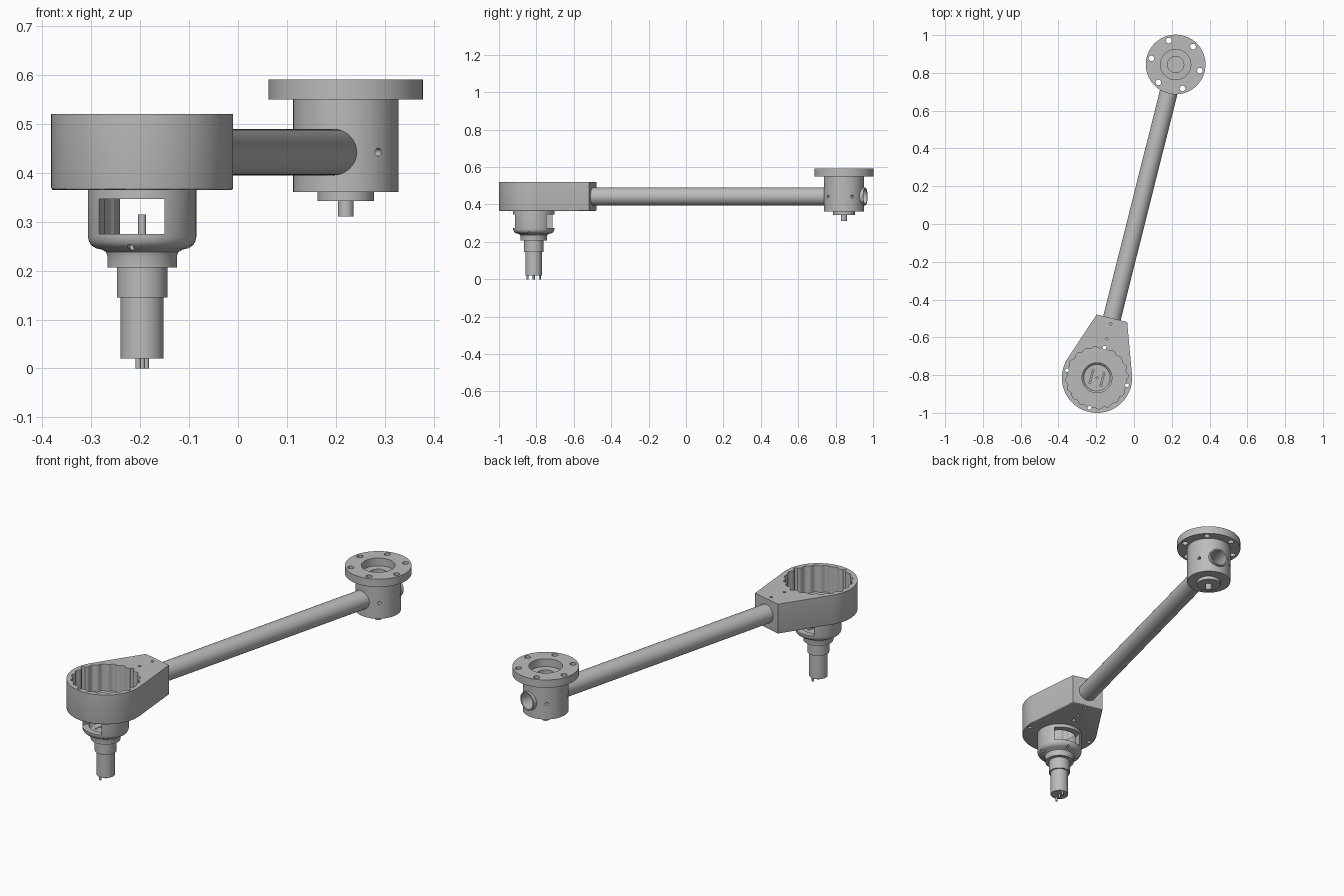
import bpy, bmesh, math
from mathutils import Matrix, Vector

cube = bpy.data.objects.get("Cube")
if cube:
    bpy.data.objects.remove(cube, do_unlink=True)

grey = bpy.data.materials.new("machined grey")
grey.use_nodes = True
colour = (0.5, 0.5, 0.5, 1)
grey.diffuse_color = colour
grey.node_tree.nodes["Principled BSDF"].inputs["Base Color"].default_value = colour

ARM = 1.71       # distance between the two hub axes
AXIS_Z = 0.4425  # height of the tube axis
parts = []


def finish(bm, name, keep=True):
    bmesh.ops.recalc_face_normals(bm, faces=bm.faces)
    mesh = bpy.data.meshes.new(name)
    bm.to_mesh(mesh)
    bm.free()
    obj = bpy.data.objects.new(name, mesh)
    bpy.context.collection.objects.link(obj)
    mesh.materials.append(grey)
    if keep:
        parts.append(obj)
    return obj


def prism(name, outline, z0, z1, keep=True, bevel=0):
    bm = bmesh.new()
    base = bm.faces.new([bm.verts.new((x, y, z0)) for x, y in outline])
    top = bmesh.ops.extrude_face_region(bm, geom=[base])["geom"]
    bmesh.ops.translate(bm, vec=(0, 0, z1 - z0),
                        verts=[v for v in top if isinstance(v, bmesh.types.BMVert)])
    if bevel:
        rim = [e for e in bm.edges if all(v.co.z < z0 + 1e-5 for v in e.verts)]
        bmesh.ops.bevel(bm, geom=rim, offset=bevel, segments=3, profile=0.5, affect='EDGES')
    return finish(bm, name, keep)


def lathe(name, profile, y=0, steps=64):
    """Spin an (r, z) profile around a vertical axis."""
    bm = bmesh.new()
    verts = [bm.verts.new((r, 0, z)) for r, z in profile]
    edges = [bm.edges.new(pair) for pair in zip(verts, verts[1:])]
    bmesh.ops.spin(bm, geom=verts + edges, axis=(0, 0, 1), cent=(0, 0, 0),
                   angle=math.tau, steps=steps)
    bmesh.ops.remove_doubles(bm, verts=bm.verts, dist=1e-5)
    bmesh.ops.translate(bm, vec=(0, y, 0), verts=bm.verts)
    return finish(bm, name)


def rod(name, a, b, r, keep=False, sides=24):
    """Cylinder from point a to point b."""
    a, b = Vector(a), Vector(b)
    bm = bmesh.new()
    turn = (b - a).to_track_quat('Z', 'Y').to_matrix().to_4x4()
    bmesh.ops.create_cone(bm, cap_ends=True, segments=sides, radius1=r, radius2=r,
                          depth=(b - a).length,
                          matrix=Matrix.Translation((a + b) / 2) @ turn)
    return finish(bm, name, keep)


def block(name, centre, size):
    bm = bmesh.new()
    bmesh.ops.create_cube(bm, size=1, matrix=Matrix.Translation(centre) @ Matrix.Diagonal((*size, 1)))
    return finish(bm, name, False)


def cut(obj, *cutters):
    for cutter in cutters:
        cutter.hide_render = True
        mod = obj.modifiers.new("cut", 'BOOLEAN')
        mod.operation, mod.solver, mod.object = 'DIFFERENCE', 'EXACT', cutter
        bpy.context.view_layer.objects.active = obj
        bpy.ops.object.modifier_apply(modifier=mod.name)
        bpy.data.objects.remove(cutter, do_unlink=True)


def polar(r, degrees):
    a = math.radians(degrees)
    return r * math.cos(a), r * math.sin(a)


# Teardrop housing: round body with straight sides tangent to the square clamp end
R, END, HALF = 0.186, 0.325, 0.083
tangent = math.degrees(math.atan2(END, HALF) - math.acos(R / math.hypot(END, HALF)))
sweep = 180 + 2 * tangent
n = 64
outline = [polar(R, 180 - tangent + (360 - sweep + 4 * tangent) * i / n) for i in range(n + 1)]
outline += [(HALF, END), (-HALF, END)]
housing = prism("teardrop_housing", outline, 0.365, 0.52, bevel=0.005)

# Scalloped recess and floor opening
lobes = 20
scallop = [polar(0.161 + 0.005 * math.cos(math.tau * i * lobes / 240), i * 1.5) for i in range(240)]
cut(housing, prism("recess_cutter", scallop, 0.38, 0.6, keep=False),
    rod("opening_cutter", (0, 0, 0.3), (0, 0, 0.5), 0.079, sides=64))
for k in range(4):
    x, y = polar(0.164, 90 * k)
    cut(housing, rod("bolt_cutter", (x, y, 0.3), (x, y, 0.6), 0.01))
for y in (0.213, 0.295):
    cut(housing, rod("set_screw_cutter", (0, y, 0.3), (0, y, 0.6), 0.007))
cut(housing, rod("clamp_cutter", (0, 0.19, AXIS_Z), (0, 0.4, AXIS_Z), 0.0465, sides=48))

# Stepped tool holder with hollow cup
holder = lathe("tool_holder", [
    (0, 0.02), (0.044, 0.02), (0.044, 0.145), (0.052, 0.145), (0.052, 0.207),
    (0.071, 0.207), (0.071, 0.23), (0.074, 0.238), (0.082, 0.243), (0.095, 0.246),
    (0.104, 0.252), (0.109, 0.26), (0.111, 0.27), (0.111, 0.37),
    (0.079, 0.37), (0.079, 0.268), (0.07, 0.258), (0, 0.258)])
cut(holder, block("window_cutter", (0, 0, 0.311), (0.138, 0.4, 0.072)))
for k in range(4):
    cut(holder, rod("side_hole_cutter", (*polar(0.078, 90 * k), 0.248),
                    (*polar(0.15, 90 * k), 0.248), 0.006))
for side in (-1, 1):
    cut(holder, block("slot_cutter", (side * 0.03, 0, 0.258), (0.006, 0.05, 0.02)))
    for y in (-0.034, 0.034):
        cut(holder, rod("floor_hole_cutter", (side * 0.03, y, 0.24), (side * 0.03, y, 0.27), 0.005))
rod("centre_post", (0, 0, 0.25), (0, 0, 0.315), 0.008, keep=True)

# Contact pins below the holder
for y in (-0.034, 0, 0.034):
    rod("contact_pin", (0, y, 0), (0, y, 0.03), 0.0055, keep=True)

# Flanged hub with stepped bore, boss and stub shaft
hub = lathe("flanged_hub", [
    (0, 0.311), (0.016, 0.311), (0.016, 0.343), (0.058, 0.343), (0.058, 0.361),
    (0.108, 0.361), (0.108, 0.55), (0.158, 0.55), (0.158, 0.591), (0.08, 0.591),
    (0.08, 0.55), (0.043, 0.55), (0.043, 0.51), (0, 0.51)], y=ARM)
for k in range(6):
    x, y = polar(0.132, 60 * k)
    cut(hub, rod("flange_hole_cutter", (x, y + ARM, 0.5), (x, y + ARM, 0.65), 0.015))
for angle in (-38, 38, 142, 218):
    (x0, y0), (x1, y1) = polar(0.08, angle), polar(0.15, angle)
    cut(hub, rod("set_screw_cutter", (x0, y0 + ARM, AXIS_Z), (x1, y1 + ARM, AXIS_Z), 0.008))
cut(hub, rod("cross_bore_cutter", (0, ARM - 0.2, AXIS_Z), (0, ARM + 0.2, AXIS_Z), 0.0465, sides=48))

# Hollow connecting tube
tube = rod("arm_tube", (0, 0.19, AXIS_Z), (0, ARM + 0.118, AXIS_Z), 0.0475, keep=True, sides=48)
cut(tube, rod("tube_bore_cutter", (0, 0.25, AXIS_Z), (0, ARM + 0.3, AXIS_Z), 0.041, sides=48))

# Swing the whole arm into place and shade
place = Matrix.Translation((-0.196, -0.814, 0)) @ Matrix.Rotation(math.radians(-14.1), 4, 'Z')
bpy.ops.object.select_all(action='DESELECT')
for obj in parts:
    obj.data.transform(place)
    obj.select_set(True)
bpy.context.view_layer.objects.active = parts[0]
bpy.ops.object.shade_smooth_by_angle(angle=math.radians(30))
